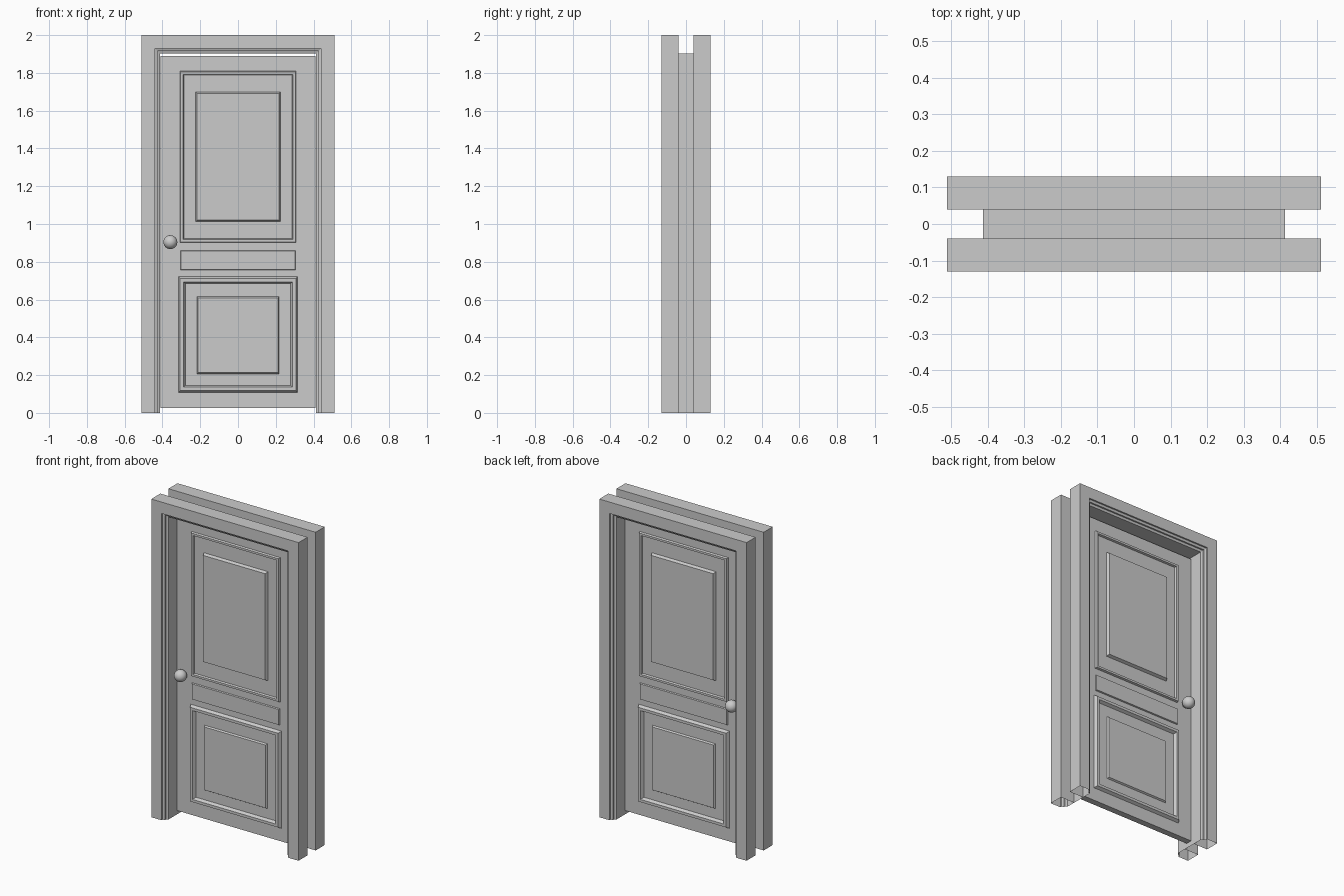
import bpy, bmesh, math
from mathutils import Matrix

if "Cube" in bpy.data.objects:
    bpy.data.objects.remove(bpy.data.objects["Cube"])

FACE = 0.02   # half thickness of the door leaf


def finish(name, bm, mirror=False, smooth=False):
    bmesh.ops.recalc_face_normals(bm, faces=bm.faces)
    me = bpy.data.meshes.new(name)
    bm.to_mesh(me)
    bm.free()
    ob = bpy.data.objects.new(name, me)
    bpy.context.collection.objects.link(ob)
    if mirror:
        m = ob.modifiers.new("both_sides", 'MIRROR')
        m.use_axis = (False, True, False)
    if smooth:
        bpy.ops.object.select_all(action='DESELECT')
        ob.select_set(True)
        bpy.context.view_layer.objects.active = ob
        bpy.ops.object.shade_smooth_by_angle(angle=math.radians(40))
    return ob


def skin(bm, rows, closed):
    """Quads between successive rows of points."""
    vs = [[bm.verts.new(p) for p in r] for r in rows]
    n = len(rows[0])
    for a, b in zip(vs, vs[1:]):
        for i in range(n if closed else n - 1):
            j = (i + 1) % n
            bm.faces.new((a[i], a[j], b[j], b[i]))
    return vs


def moulding(name, hw, z0, z1, steps, cap):
    """Rectangular rings given as (inset, height above the door face)."""
    bm = bmesh.new()
    rows = []
    for d, h in steps:
        y = -FACE - h
        rows.append([(-hw + d, y, z0 + d), (hw - d, y, z0 + d),
                     (hw - d, y, z1 - d), (-hw + d, y, z1 - d)])
    vs = skin(bm, rows, True)
    if cap:
        bm.faces.new(vs[-1])
    finish(name, bm, mirror=True)


# Door frame: hollow section swept around the opening, mitred at the top
half = [(0.414, -0.04), (0.512, -0.04), (0.512, -0.13), (0.44, -0.13),
        (0.44, -0.12), (0.427, -0.115), (0.427, -0.105), (0.414, -0.10)]
profile = half + [(x, -y) for x, y in reversed(half)]
bm = bmesh.new()
skin(bm, [[(-x, y, 0), (-x, y, x + 1.488), (x, y, x + 1.488), (x, y, 0)]
          for x, y in profile], False)
finish("door_frame", bm)

# Door leaf
bm = bmesh.new()
bmesh.ops.create_cube(bm, size=1, matrix=Matrix.Translation((0, 0, 0.958))
                      @ Matrix.Diagonal((0.82, 2 * FACE, 1.862, 1)))
finish("door_leaf", bm)

# Mouldings and raised panels, mirrored to both faces
moulding("upper_moulding", 0.308, 0.902, 1.809,
         [(0, 0), (0.004, 0.012), (0.017, 0.012), (0.021, 0)], False)
moulding("upper_panel", 0.224, 1.013, 1.698, [(0, 0), (0.008, 0.018)], True)
moulding("middle_panel", 0.305, 0.756, 0.859, [(0, 0), (0.003, 0.008)], True)
moulding("lower_moulding", 0.316, 0.109, 0.721,
         [(0, 0), (0.010, 0.018), (0.027, 0.018), (0.037, 0)], False)
moulding("lower_panel", 0.218, 0.207, 0.615, [(0, 0), (0.006, 0.010)], True)

# Round knobs on both faces
R, CY, CX, CZ = 0.037, -0.06, -0.358, 0.904
pts = [(0.014, -FACE), (0.014, CY + math.sqrt(R * R - 0.014 ** 2))]
for i in range(1, 12):
    a = math.radians(22 + (180 - 22) * i / 12)
    pts.append((R * math.sin(a), CY + R * math.cos(a)))
pts.append((0.0001, CY - R))
SEG = 24
bm = bmesh.new()
skin(bm, [[(CX + r * math.cos(2 * math.pi * k / SEG), y,
            CZ + r * math.sin(2 * math.pi * k / SEG)) for k in range(SEG)]
          for r, y in pts], True)
bmesh.ops.remove_doubles(bm, verts=bm.verts, dist=0.0005)
finish("door_knobs", bm, mirror=True, smooth=True)
